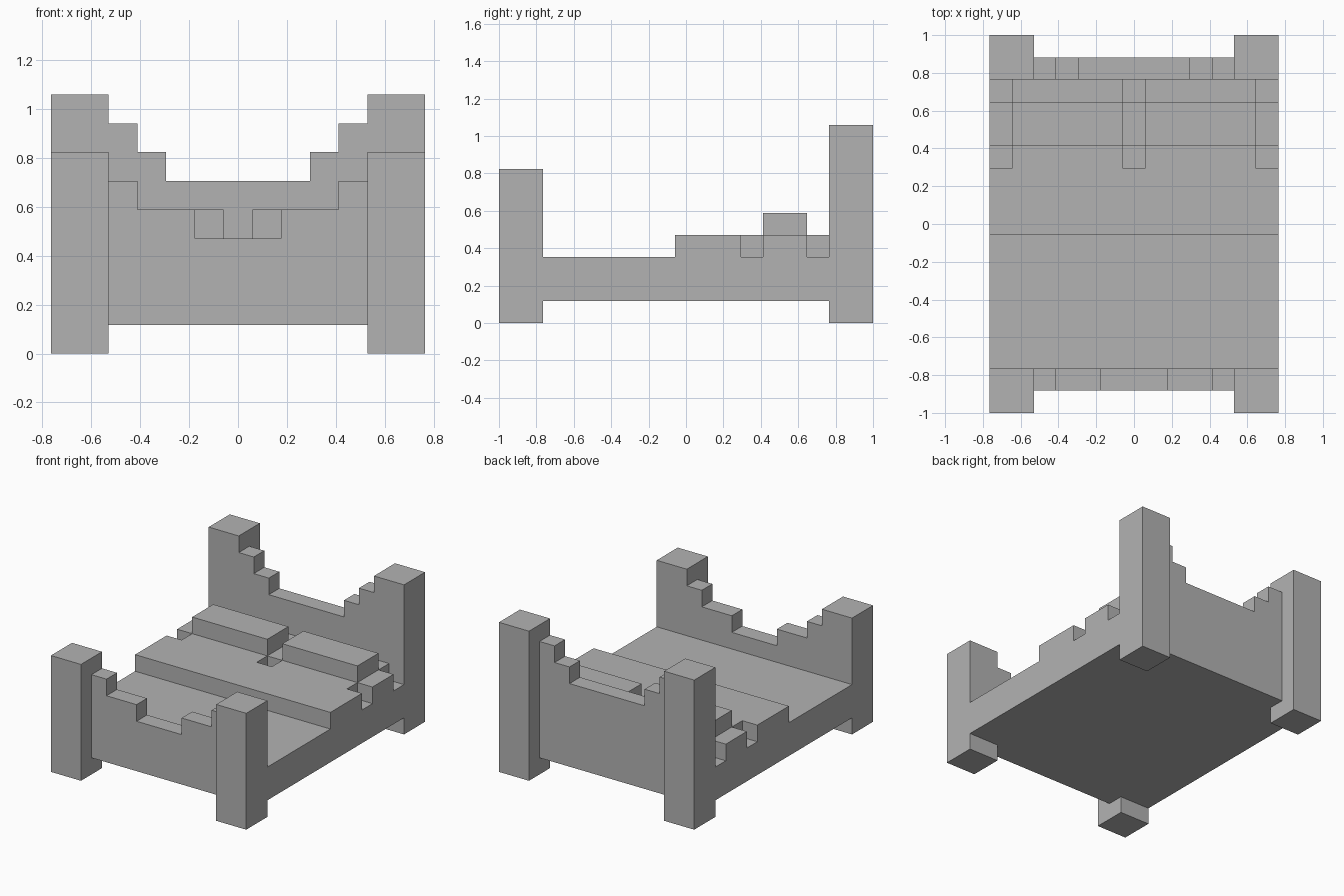
import bpy
import bmesh
from mathutils import Vector

UNIT = 2 / 17  # the bed is built on a block grid, 17 blocks long

cube = bpy.data.objects.get("Cube")
if cube:
    bpy.data.objects.remove(cube, do_unlink=True)

grey = bpy.data.materials.new("plain_grey")
grey.use_nodes = True
colour = (0.45, 0.45, 0.45, 1)
grey.diffuse_color = colour
grey.node_tree.nodes["Principled BSDF"].inputs["Base Color"].default_value = colour


def prism(name, outline, axis, low, high):
    """Extrude an outline along an axis; its two coordinates fill the other axes in order."""
    def place(point, depth):
        co = list(point)
        co.insert("xyz".index(axis), depth)
        return Vector(co) * UNIT

    bm = bmesh.new()
    face = bm.faces.new([bm.verts.new(place(p, low)) for p in outline])
    side = bmesh.ops.extrude_face_region(bm, geom=[face])["geom"]
    moved = [v for v in side if isinstance(v, bmesh.types.BMVert)]
    bmesh.ops.translate(bm, verts=moved, vec=place((0, 0), high - low))
    bmesh.ops.recalc_face_normals(bm, faces=bm.faces)
    mesh = bpy.data.meshes.new(name)
    bm.to_mesh(mesh)
    bm.free()
    mesh.materials.append(grey)
    obj = bpy.data.objects.new(name, mesh)
    bpy.context.collection.objects.link(obj)
    return obj


def rect(x0, x1, y0, y1):
    return [(x0, y0), (x1, y0), (x1, y1), (x0, y1)]


def stepped_board(name, half, y0, y1):
    """Mirror a half profile about the middle and extrude it front to back."""
    left = [(-x, z) for x, z in reversed(half)]
    prism(name, half + left, "y", y0, y1)


# Mattress with the raised blanket, as one side profile
body = [(-6.5, 1), (6.5, 1), (6.5, 3), (2.5, 3), (2.5, 4), (-0.5, 4), (-0.5, 3), (-6.5, 3)]
prism("mattress_and_blanket", body, "x", -6.5, 6.5)

# Stepped end boards
stepped_board("footboard", [(4.5, 1), (4.5, 6), (3.5, 6), (3.5, 5), (1.5, 5), (1.5, 4)], -7.5, -6.5)
stepped_board("headboard", [(4.5, 1), (4.5, 8), (3.5, 8), (3.5, 7), (2.5, 7), (2.5, 6)], 6.5, 7.5)

for side, s in (("left", 1), ("right", -1)):
    # Corner posts
    post_x = (4.5 * s, 6.5 * s)
    prism(f"front_post_{side}", rect(*post_x, -8.5, -6.5), "z", 0, 7)
    prism(f"back_post_{side}", rect(*post_x, 6.5, 8.5), "z", 0, 9)

    # Pillow: lower layer with notched corners, smaller upper layer
    notched = [(0, 3.5), (0.5, 3.5), (0.5, 2.5), (5.5, 2.5), (5.5, 3.5), (6.5, 3.5),
               (6.5, 5.5), (5.5, 5.5), (5.5, 6.5), (0.5, 6.5), (0.5, 5.5), (0, 5.5)]
    prism(f"pillow_base_{side}", [(x * s, y) for x, y in notched], "z", 3, 4)
    prism(f"pillow_top_{side}", rect(0.5 * s, 5.5 * s, 3.5, 5.5), "z", 4, 5)
